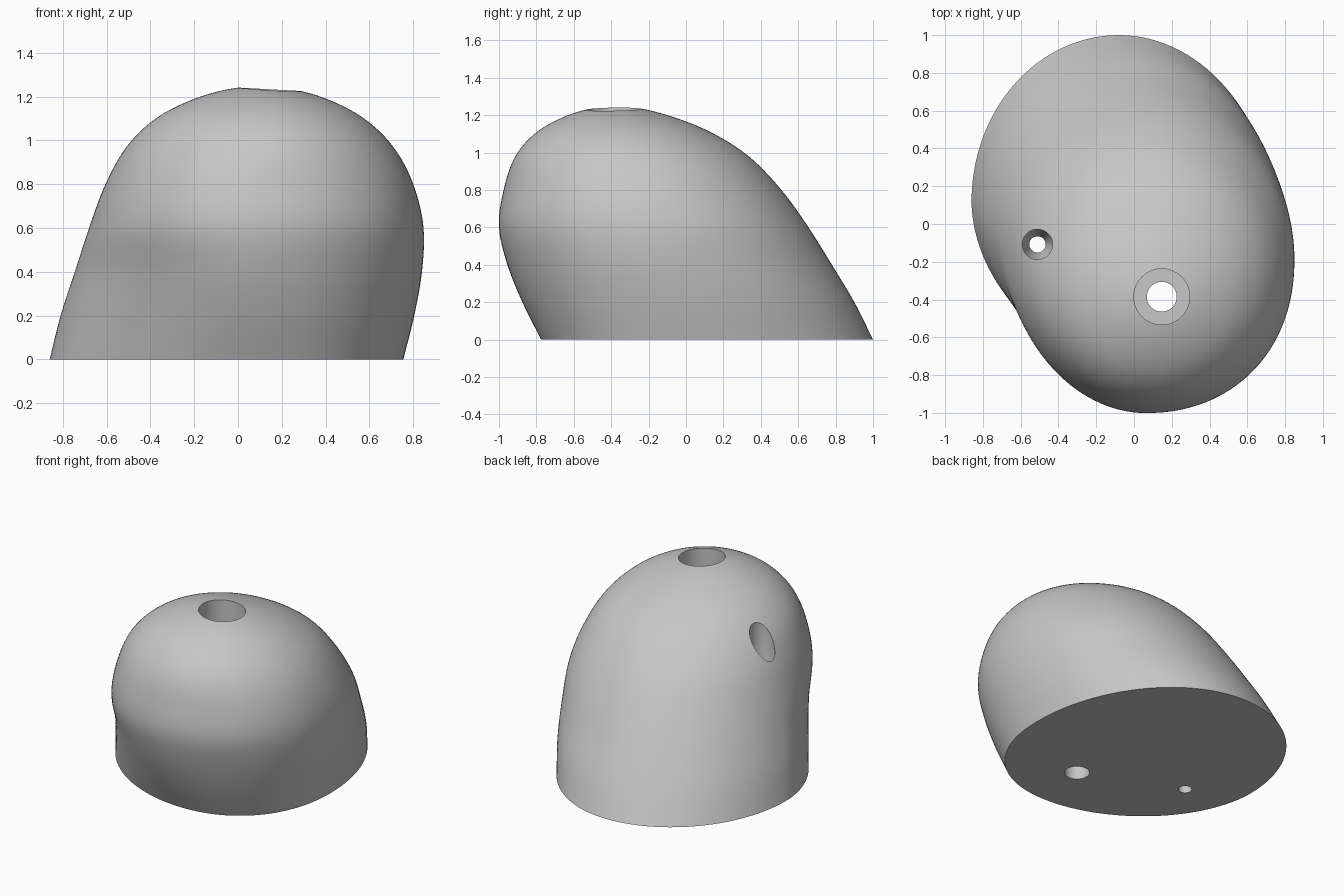
import bpy, bmesh, math

cube = bpy.data.objects.get("Cube")
if cube:
    bpy.data.objects.remove(cube, do_unlink=True)

TOP = 1.247
RINGS, SIDES = 56, 128

# Body sections: height, left x, right x, front y, back y,
# y of the left and right extremes, x of the front and back extremes,
# roundness of the front left and front right corners
SECTIONS = [
    (0.0, -0.86, 0.755, -0.775, 1.0, 0.12, -0.05, 0.1, -0.08, 1.9, 2.2),
    (0.2, -0.81, 0.805, -0.875, 0.9, 0.05, -0.1, 0.08, -0.03, 1.78, 2.16),
    (0.4, -0.745, 0.84, -0.955, 0.78, -0.03, -0.16, 0.06, 0.0, 1.76, 2.13),
    (0.6, -0.68, 0.847, -1.0, 0.655, -0.12, -0.2, 0.06, 0.04, 1.93, 2.14),
    (0.8, -0.605, 0.80, -0.975, 0.51, -0.2, -0.26, 0.07, 0.07, 2.0, 2.08),
    (1.0, -0.485, 0.685, -0.9, 0.31, -0.3, -0.3, 0.1, 0.1, 2.0, 2.03),
    (1.1, -0.375, 0.575, -0.81, 0.15, -0.33, -0.33, 0.1, 0.1, 2.0, 2.0),
    (1.2, -0.17, 0.375, -0.63, -0.1, -0.36, -0.36, 0.1, 0.1, 2.0, 2.0),
    (TOP, 0.1, 0.1, -0.38, -0.38, -0.38, -0.38, 0.1, 0.1, 2.0, 2.0),
]
KEYS = [math.asin(s[0] / TOP) for s in SECTIONS]
LAST = len(KEYS) - 1


def chord(i, c):
    return (SECTIONS[i + 1][c] - SECTIONS[i][c]) / (KEYS[i + 1] - KEYS[i])


def slope(i, c):
    if i in (0, LAST):
        return chord(min(i, LAST - 1), c)
    before, after = KEYS[i] - KEYS[i - 1], KEYS[i + 1] - KEYS[i]
    return (before * chord(i, c) + after * chord(i - 1, c)) / (before + after)


def section_at(t):
    """Smoothly blend the section table at dome angle t."""
    i = max(k for k in range(LAST) if KEYS[k] <= t)
    d = KEYS[i + 1] - KEYS[i]
    u = (t - KEYS[i]) / d
    s = u * u * (3 - 2 * u)
    return [SECTIONS[i][c] * (1 - s) + SECTIONS[i + 1][c] * s
            + d * u * (1 - u) * ((1 - u) * slope(i, c) - u * slope(i + 1, c))
            for c in range(1, len(SECTIONS[0]))]


def outline(t):
    """Closed outline made of four rounded quarters."""
    left, right, front, back, yl, yr, xf, xb, round_l, round_r = section_at(t)
    points = []
    for j in range(SIDES):
        a = 2 * math.pi * j / SIDES
        c, s = math.cos(a), math.sin(a)
        x_end, my = (right, yr) if c > 0 else (left, yl)
        y_end, mx = (back, xb) if s > 0 else (front, xf)
        power = 1.0
        if s < 0:
            power = 2 / (round_r if c > 0 else round_l)
        points.append((mx + (x_end - mx) * abs(c) ** power,
                       my + (y_end - my) * abs(s) ** power,
                       TOP * math.sin(t)))
    return points


def skin(bm, rings):
    for a, b in zip(rings, rings[1:]):
        n = len(a)
        for j in range(n):
            k = (j + 1) % n
            bm.faces.new((a[j], a[k], b[k], b[j]))


def make_object(name, bm):
    bmesh.ops.recalc_face_normals(bm, faces=bm.faces)
    mesh = bpy.data.meshes.new(name)
    bm.to_mesh(mesh)
    bm.free()
    obj = bpy.data.objects.new(name, mesh)
    bpy.context.collection.objects.link(obj)
    return obj


def make_body():
    bm = bmesh.new()
    rings = [[bm.verts.new(p) for p in outline(math.pi / 2 * r / RINGS)]
             for r in range(RINGS)]
    skin(bm, rings)
    bm.faces.new(rings[0])
    apex = bm.verts.new((SECTIONS[-1][1], SECTIONS[-1][3], TOP))
    for j in range(SIDES):
        bm.faces.new((rings[-1][j], rings[-1][(j + 1) % SIDES], apex))
    return make_object("body", bm)


def make_drill(name, x, y, profile):
    """Turned cutter from (radius, height) pairs."""
    bm = bmesh.new()
    n = 64
    rings = [[bm.verts.new((x + r * math.cos(2 * math.pi * j / n),
                            y + r * math.sin(2 * math.pi * j / n), z))
              for j in range(n)] for r, z in profile]
    skin(bm, rings)
    bm.faces.new(rings[0])
    bm.faces.new(rings[-1])
    obj = make_object(name, bm)
    obj.hide_render = True
    return obj


body = make_body()

# Stepped top hole and tapered side hole, both open through the base
drills = [
    make_drill("top_hole_cutter", 0.147, -0.385,
               [(0.079, -0.2), (0.079, 0.4), (0.148, 0.4), (0.148, 1.5)]),
    make_drill("side_hole_cutter", -0.511, -0.108,
               [(0.043, -0.2), (0.043, 0.4), (0.08, 0.47), (0.08, 1.5)]),
]
bpy.ops.object.select_all(action='DESELECT')
bpy.context.view_layer.objects.active = body
body.select_set(True)
for drill in drills:
    cut = body.modifiers.new("drill", 'BOOLEAN')
    cut.operation = 'DIFFERENCE'
    cut.solver = 'EXACT'
    cut.object = drill
    bpy.ops.object.modifier_apply(modifier=cut.name)
    bpy.data.objects.remove(drill, do_unlink=True)

# Plain grey finish
grey = bpy.data.materials.new("light_grey")
grey.use_nodes = True
colour = (0.57, 0.57, 0.57, 1.0)
grey.diffuse_color = colour
grey.node_tree.nodes["Principled BSDF"].inputs["Base Color"].default_value = colour
body.data.materials.clear()
body.data.materials.append(grey)
bpy.ops.object.shade_smooth_by_angle(angle=math.radians(30))
